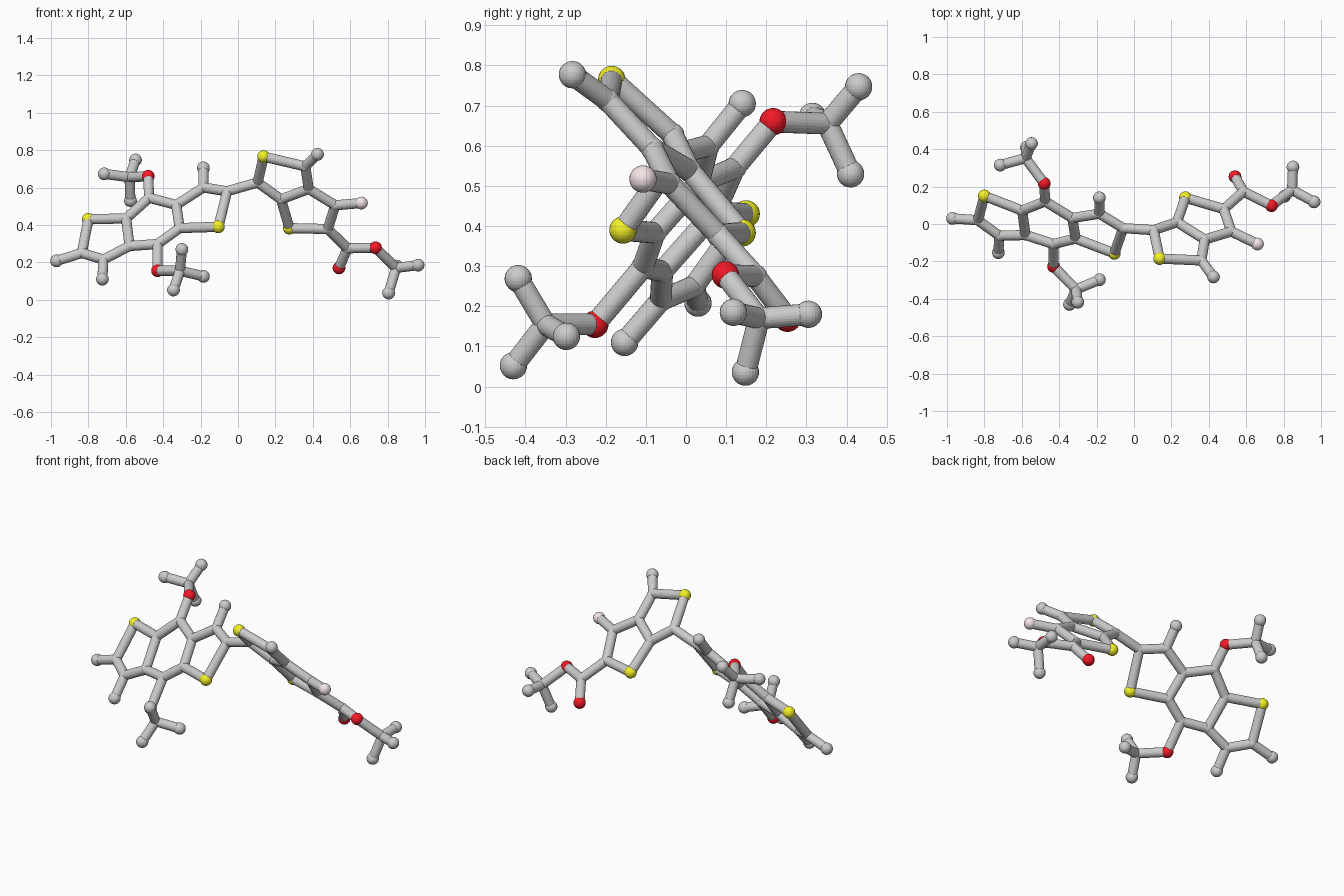
import bpy
from mathutils import Vector

if "Cube" in bpy.data.objects:
    bpy.data.objects.remove(bpy.data.objects["Cube"])

BALL, STICK, JOINT = 0.034, 0.027, 0.029


def material(name, rgb):
    m = bpy.data.materials.new(name)
    m.diffuse_color = (*rgb, 1)
    m.use_nodes = True
    m.node_tree.nodes["Principled BSDF"].inputs["Base Color"].default_value = m.diffuse_color
    return m


MATS = {"sulfur": material("yellow", (0.9, 0.88, 0.02)),
        "oxygen": material("red", (0.9, 0.01, 0.02)),
        "fluorine": material("pale_pink", (0.92, 0.78, 0.8))}

# Left fused three-ring unit; the first letter of each key gives the element
left_rings = {
    "S1": (-.80, .15, .43), "C2": (-.835, .02, .25), "C3": (-.72, -.063, .215),
    "M2": (-.97, .03, .208), "M3": (-.725, -.153, .11),
    "H1": (-.475, .121, .545), "H2": (-.33, .032, .507), "H3": (-.312, -.078, .383),
    "H4": (-.43, -.107, .298), "H5": (-.58, -.059, .287), "H6": (-.598, .072, .435),
    "T1": (-.185, .055, .60), "M1": (-.185, .14, .705),
    "T2": (-.058, -.022, .58), "S2": (-.105, -.157, .39)}

# Right fused two-ring unit with ester
right_rings = {
    "U1": (.105, -.033, .627), "S3": (.137, -.185, .765), "C5": (.36, -.195, .713),
    "M5": (.425, -.283, .777), "C4": (.378, -.083, .592), "C6": (.23, .01, .537),
    "S4": (.275, .14, .383), "C7": (.48, .08, .378), "C8": (.52, -.04, .505),
    "F1": (.66, -.107, .517), "C9": (.585, .173, .275), "O4": (.54, .253, .17),
    "O3": (.735, .098, .278)}

# Branched side groups
side_groups = {
    "O1": (-.48, .217, .66), "B1": (-.58, .352, .655), "Ma": (-.548, .43, .747),
    "Mb": (-.715, .315, .673), "Mc": (-.575, .41, .53),
    "O2": (-.43, -.227, .155), "B2": (-.31, -.35, .155), "Md": (-.30, -.418, .269),
    "Me": (-.185, -.298, .125), "Mf": (-.345, -.43, .052),
    "B3": (.845, .182, .17), "Mg": (.963, .118, .185), "Mh": (.805, .148, .036),
    "Mi": (.85, .305, .18)}

atoms = {k: Vector(v) for d in (left_rings, right_rings, side_groups)
         for k, v in d.items()}

# Chains of bonded atoms
chains = ["S1 C2 C3 H5 H6 S1", "H1 H2 H3 H4 H5", "H6 H1", "H2 T1 T2 S2 H3",
          "C2 M2", "C3 M3", "T1 M1", "T2 U1 S3 C5 C4 C6 U1", "C5 M5",
          "C6 S4 C7 C8 C4", "C8 F1", "C7 C9 O4", "C9 O3 B3",
          "H1 O1 B1", "H4 O2 B2", "Ma B1 Mb", "B1 Mc", "Md B2 Me", "B2 Mf",
          "Mg B3 Mh", "B3 Mi"]

# Atom balls: full size at ends and hetero atoms, slim joints inside the rings
names = {"S": "sulfur", "O": "oxygen", "F": "fluorine", "M": "end_carbon"}
for key, p in atoms.items():
    kind = names.get(key[0], "joint_carbon")
    r = JOINT if kind == "joint_carbon" else BALL
    bpy.ops.mesh.primitive_uv_sphere_add(segments=24, ring_count=16, radius=r, location=p)
    ob = bpy.context.object
    ob.name = kind + "_ball"
    if kind in MATS:
        ob.data.materials.append(MATS[kind])

# Bond sticks
for chain in chains:
    keys = chain.split()
    for a, b in zip(keys, keys[1:]):
        d = atoms[b] - atoms[a]
        bpy.ops.mesh.primitive_cylinder_add(
            vertices=24, radius=STICK, depth=d.length,
            location=(atoms[a] + atoms[b]) / 2,
            rotation=d.to_track_quat('Z', 'Y').to_euler())
        bpy.context.object.name = "bond_stick"
